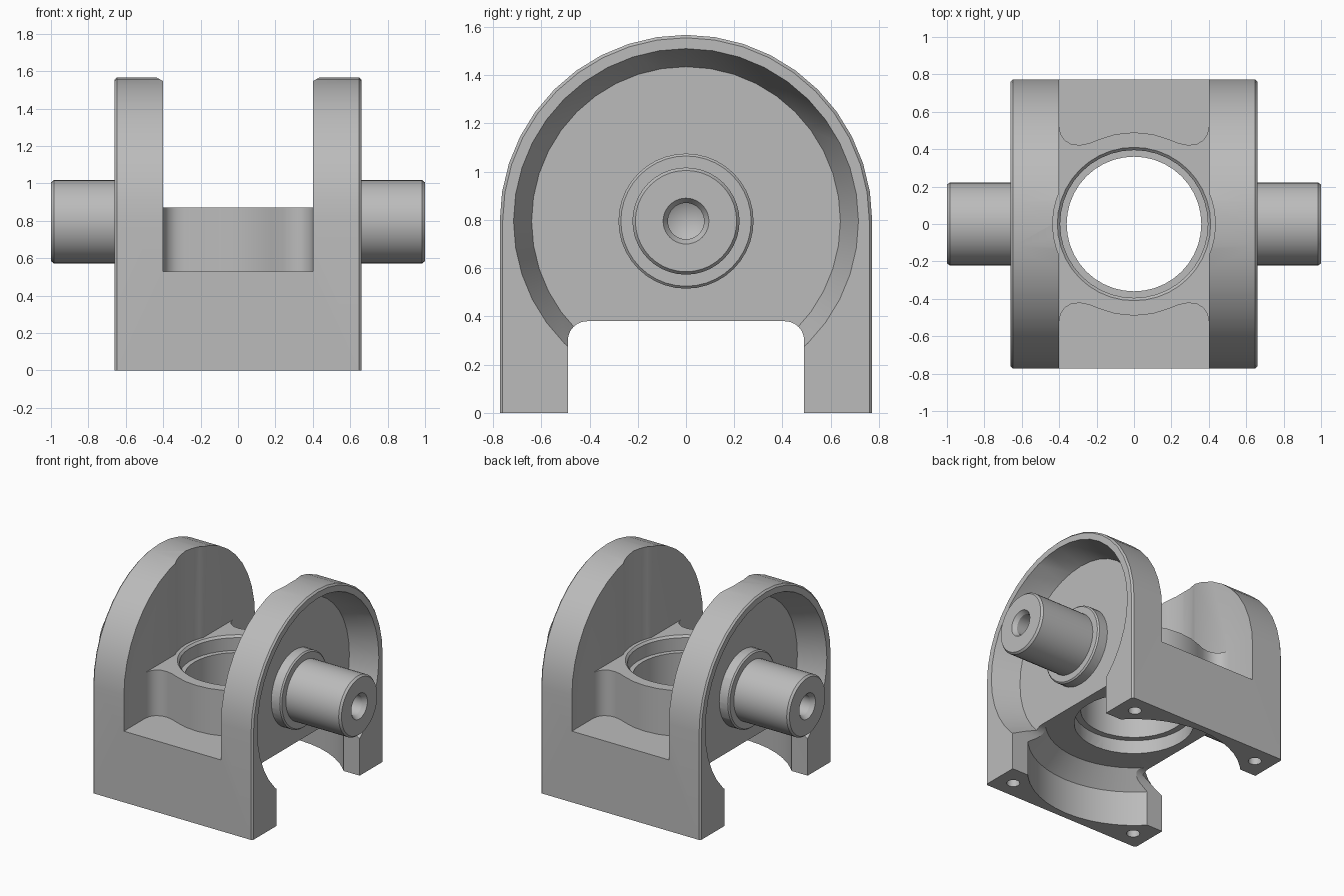
import bpy
import bmesh
from math import pi, sin, cos, radians
from mathutils import Matrix, Vector

cube = bpy.data.objects.get("Cube")
if cube:
    bpy.data.objects.remove(cube, do_unlink=True)

HUB_Z = 0.795      # height of the pivot axis
ARCH_R = 0.772     # radius of the arched cheeks
HALF_W = 0.66      # half width over the cheeks
SLOT = 0.40        # half width between the cheeks
FLOOR = 0.47       # recess floor, measured from the middle

grey = bpy.data.materials.new("machined_grey")
grey.use_nodes = True
colour = (0.5, 0.5, 0.5, 1)
grey.diffuse_color = colour
grey.node_tree.nodes["Principled BSDF"].inputs["Base Color"].default_value = colour


def finish(bm, name):
    bmesh.ops.recalc_face_normals(bm, faces=bm.faces)
    mesh = bpy.data.meshes.new(name)
    bm.to_mesh(mesh)
    bm.free()
    mesh.materials.append(grey)
    obj = bpy.data.objects.new(name, mesh)
    bpy.context.collection.objects.link(obj)
    return obj


def prism(name, points, vector, chamfer=0):
    """Extrude a closed 3D outline along a vector."""
    bm = bmesh.new()
    face = bm.faces.new([bm.verts.new(p) for p in points])
    out = bmesh.ops.extrude_face_region(bm, geom=[face], use_keep_orig=True)
    moved = [g for g in out["geom"] if isinstance(g, bmesh.types.BMVert)]
    bmesh.ops.translate(bm, verts=moved, vec=vector)
    bmesh.ops.recalc_face_normals(bm, faces=bm.faces)
    if chamfer:
        rims = [e for e in bm.edges
                if abs(e.verts[0].co.x - e.verts[1].co.x) < 1e-4
                and max(v.co.z for v in e.verts) > 0.01]
        bmesh.ops.bevel(bm, geom=rims, offset=chamfer, segments=1, affect='EDGES')
    return finish(bm, name)


def lathe(name, profile, steps=40, matrix=None):
    """Spin (radius, height) points about z, then place the result."""
    bm = bmesh.new()
    verts = [bm.verts.new((r, 0, h)) for r, h in profile]
    edges = [bm.edges.new(pair) for pair in zip(verts, verts[1:])]
    bmesh.ops.spin(bm, geom=verts + edges, cent=(0, 0, 0), axis=(0, 0, 1),
                   angle=2 * pi, steps=steps)
    bmesh.ops.remove_doubles(bm, verts=bm.verts, dist=1e-4)
    if matrix:
        bmesh.ops.transform(bm, matrix=matrix, verts=bm.verts)
    return finish(bm, name)


def combine(target, tool, operation='DIFFERENCE'):
    """Apply a boolean and discard the tool."""
    mod = target.modifiers.new("cut", 'BOOLEAN')
    mod.object, mod.operation, mod.solver = tool, operation, 'EXACT'
    bpy.context.view_layer.objects.active = target
    bpy.ops.object.modifier_apply(modifier=mod.name)
    bpy.data.objects.remove(tool, do_unlink=True)


def arc(cy, cz, r, start, end, steps):
    angles = [radians(start + (end - start) * i / steps) for i in range(steps + 1)]
    return [(cy + r * cos(a), cz + r * sin(a)) for a in angles]


# Arched block
outline = [(ARCH_R, 0)] + arc(0, HUB_Z, ARCH_R, 0, 180, 20) + [(-ARCH_R, 0)]
body = prism("yoke_body", [(-HALF_W, y, z) for y, z in outline],
             Vector((2 * HALF_W, 0, 0)), 0.012)

# Slot between the cheeks
slot = prism("slot_cutter", [(x, y, 0.53) for x, y in
             ((-SLOT, -1), (SLOT, -1), (SLOT, 1), (-SLOT, 1))], Vector((0, 0, 2)))
combine(body, slot)

# Waisted web carrying the vertical bore
edge = [(0.42, 0.53), (0.4, 0.52), (0.392, 0.48), (0.37, 0.448), (0.335, 0.427),
        (0.29, 0.422), (0.24, 0.432), (0.18, 0.455), (0.1, 0.48), (0, 0.49)]
back = edge + [(-x, y) for x, y in reversed(edge[:-1])]
web_outline = back + [(-x, -y) for x, y in back]
web = prism("web", [(x, y, 0.48) for x, y in web_outline], Vector((0, 0, 0.39)))
combine(body, web, 'UNION')

# Stepped bore, with clearance cut into the inner cheek faces
bore = [(0, 0.3), (0.405, 0.3), (0.405, 0.48), (0.36, 0.48), (0.36, 0.76),
        (0.395, 0.76), (0.395, 0.855), (0.41, 0.87), (0.435, 0.87), (0.435, 2), (0, 2)]
combine(body, lathe("bore_cutter", bore))

# Underside: rounded passage along x and a round cavity
passage = [(0.49, -0.2)] + arc(0.41, 0.30, 0.08, 0, 90, 6)
passage += [(-y, z) for y, z in reversed(passage)]
combine(body, prism("passage_cutter", [(-1, y, z) for y, z in passage], Vector((2, 0, 0))))
cavity = [(0, -0.2), (0.72, -0.2), (0.72, 0.26), (0.6, 0.38), (0, 0.38)]
combine(body, lathe("cavity_cutter", cavity, 48))

# Mounting holes in the four feet
for sx in (-1, 1):
    for sy in (-1, 1):
        hole = [(0, -0.1), (0.045, -0.1), (0.045, 0.15), (0, 0.175)]
        combine(body, lathe("foot_hole_cutter", hole, 20,
                            Matrix.Translation((sx * 0.53, sy * 0.64, 0))))

# Dished outer faces, then a trunnion with collar and centre hole on each side
dish = [(0, FLOOR), (0.64, FLOOR), (0.715, HALF_W), (0.715, 1.2), (0, 1.2)]
trunnion = [(0, FLOOR - 0.015), (0.28, FLOOR - 0.015), (0.28, 0.54), (0.27, 0.55),
            (0.222, 0.55), (0.222, 0.985), (0.21, 1), (0.095, 1),
            (0.075, 0.97), (0.075, 0.86), (0, 0.82)]
for side in (-1, 1):
    place = Matrix.Translation((0, 0, HUB_Z)) @ Matrix.Rotation(side * pi / 2, 4, 'Y')
    combine(body, lathe("dish_cutter", dish, 40, place))
    combine(body, lathe("trunnion", trunnion, 40, place), 'UNION')

# Smooth shading with crisp edges
bpy.ops.object.select_all(action='DESELECT')
body.select_set(True)
bpy.context.view_layer.objects.active = body
bpy.ops.object.shade_smooth_by_angle(angle=radians(25))
